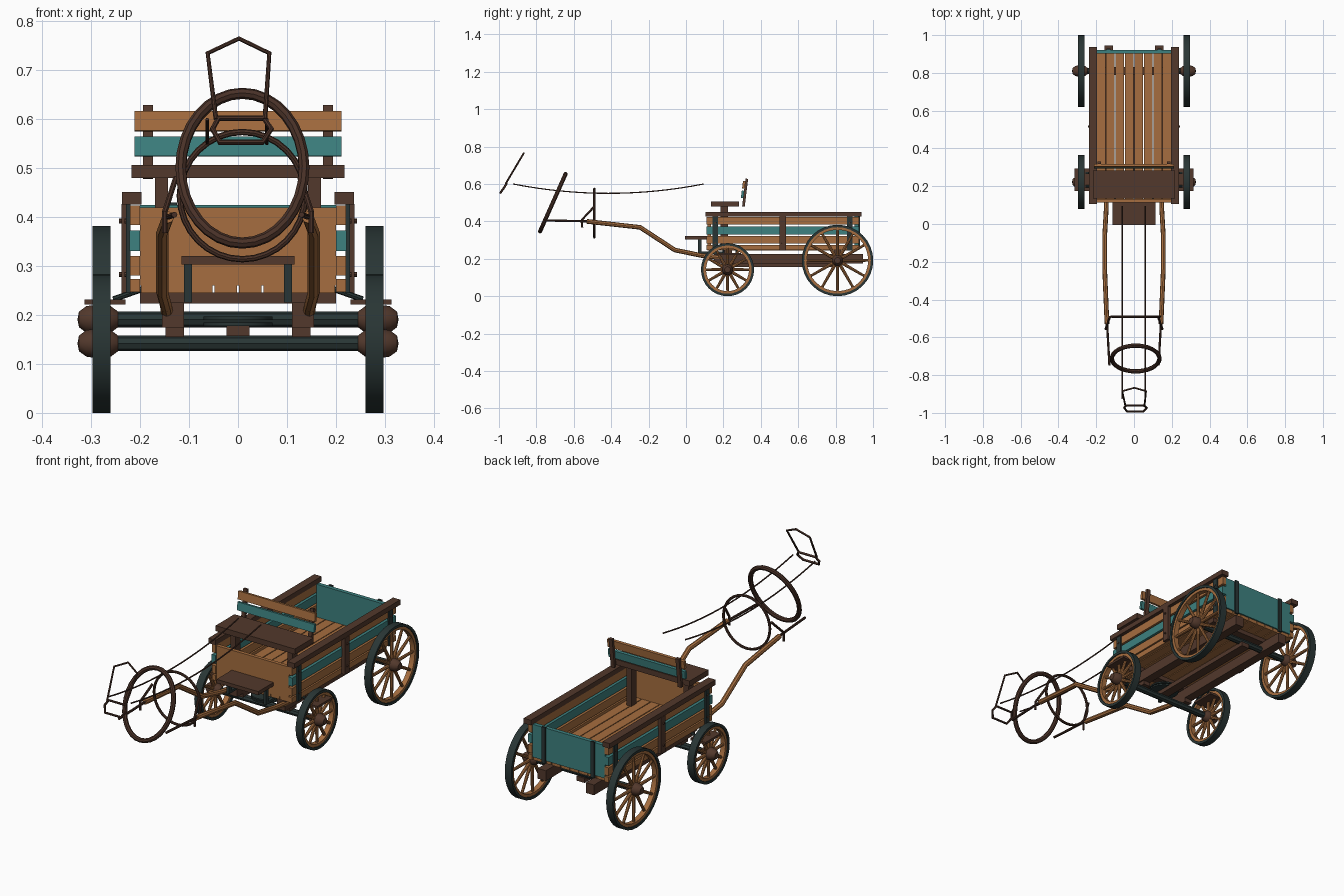
import bpy, bmesh, math
from mathutils import Matrix, Vector

if "Cube" in bpy.data.objects:
    bpy.data.objects.remove(bpy.data.objects["Cube"])


def material(name, rgb):
    m = bpy.data.materials.new(name)
    m.diffuse_color = (*rgb, 1)
    m.use_nodes = True
    m.node_tree.nodes["Principled BSDF"].inputs["Base Color"].default_value = m.diffuse_color
    return m


WOOD = material("warm_wood", (0.38, 0.155, 0.05))
DARK = material("dark_wood", (0.085, 0.04, 0.025))
TEAL = material("teal_paint", (0.047, 0.22, 0.215))
IRON = material("dark_iron", (0.022, 0.036, 0.035))
LEATHER = material("leather", (0.065, 0.03, 0.02))


def finish(name, bm, mat, smooth=False):
    bmesh.ops.recalc_face_normals(bm, faces=bm.faces)
    me = bpy.data.meshes.new(name)
    bm.to_mesh(me)
    bm.free()
    me.materials.append(mat)
    ob = bpy.data.objects.new(name, me)
    bpy.context.collection.objects.link(ob)
    if smooth:
        bpy.ops.object.select_all(action='DESELECT')
        bpy.context.view_layer.objects.active = ob
        ob.select_set(True)
        bpy.ops.object.shade_smooth_by_angle(angle=math.radians(40))
    return ob


def boxes(name, mat, *specs, mirror=False):
    """Each spec is (x0, x1, y0, y1, z0, z1); mirror repeats it across x = 0."""
    bm = bmesh.new()
    for x0, x1, y0, y1, z0, z1 in specs:
        for s in ((1, -1) if mirror else (1,)):
            c = Vector((s * (x0 + x1) / 2, (y0 + y1) / 2, (z0 + z1) / 2))
            size = Matrix.Diagonal((x1 - x0, y1 - y0, z1 - z0, 1))
            bmesh.ops.create_cube(bm, size=1, matrix=Matrix.Translation(c) @ size)
    return finish(name, bm, mat)


def add_rod(bm, a, b, r1, r2, sides=8):
    a, b = Vector(a), Vector(b)
    rot = (b - a).to_track_quat('Z', 'Y').to_matrix().to_4x4()
    bmesh.ops.create_cone(bm, cap_ends=True, segments=sides, radius1=r1, radius2=r2,
                          depth=(b - a).length, matrix=Matrix.Translation((a + b) / 2) @ rot)


def tube(name, mat, pts, r, closed=False, res=2):
    cu = bpy.data.curves.new(name, 'CURVE')
    cu.dimensions = '3D'
    cu.bevel_depth = r
    cu.bevel_resolution = res
    cu.use_fill_caps = True
    sp = cu.splines.new('POLY')
    sp.points.add(len(pts) - 1)
    for p, co in zip(sp.points, pts):
        p.co = (*co, 1)
    sp.use_cyclic_u = closed
    tmp = bpy.data.objects.new(name + "_path", cu)
    bpy.context.collection.objects.link(tmp)
    me = bpy.data.meshes.new_from_object(
        tmp.evaluated_get(bpy.context.evaluated_depsgraph_get()))
    bpy.data.objects.remove(tmp)
    bm = bmesh.new()
    bm.from_mesh(me)
    return finish(name, bm, mat, True)


def lathe_x(name, mat, centre, profile, steps, closed=False):
    """Spin (x offset, radius) points around an axle line."""
    bm = bmesh.new()
    vs = [bm.verts.new((x, 0, r)) for x, r in profile]
    pairs = list(zip(vs, vs[1:])) + ([(vs[-1], vs[0])] if closed else [])
    edges = [bm.edges.new(p) for p in pairs]
    bmesh.ops.spin(bm, geom=vs + edges, cent=(0, 0, 0), axis=(1, 0, 0),
                   angle=math.tau, steps=steps)
    bmesh.ops.remove_doubles(bm, verts=bm.verts, dist=1e-4)
    bmesh.ops.translate(bm, verts=bm.verts, vec=centre)
    return finish(name, bm, mat, True)


def ring(w, r0, r1):
    return [(-w, r0), (w, r0), (w, r1), (-w, r1)]


# Wheels: iron tyre, wooden rim, spokes and rounded hub
def wheel(name, x, y, R, count):
    c = Vector((x, y, R))
    lathe_x(name + "_tyre", IRON, c, ring(0.018, R - 0.013, R), 32, True)
    lathe_x(name + "_rim", WOOD, c, ring(0.013, R - 0.027, R - 0.012), 32, True)
    hub = [(-0.043, 0), (-0.04, 0.016), (-0.025, 0.027), (0, 0.031),
           (0.025, 0.027), (0.04, 0.016), (0.043, 0)]
    lathe_x(name + "_hub", DARK, c + Vector((math.copysign(0.006, x), 0, 0)), hub, 12)
    bm = bmesh.new()
    for i in range(count):
        a = math.tau * i / count
        d = Vector((0, math.sin(a), math.cos(a)))
        add_rod(bm, c + d * 0.02, c + d * (R - 0.02), 0.009, 0.0065)
    finish(name + "_spokes", bm, WOOD, True)


for label, y, R in (("front", 0.222, 0.142), ("rear", 0.81, 0.191)):
    for side, s in (("left", -1), ("right", 1)):
        wheel(f"{label}_{side}_wheel", s * 0.279, y, R, 12)
    bm = bmesh.new()
    add_rod(bm, (-0.27, y, R), (0.27, y, R), 0.016, 0.016)
    finish(label + "_axle", bm, IRON, True)

# Undercarriage
boxes("long_beams", DARK, (0.11, 0.155, 0.15, 0.945, 0.175, 0.226), mirror=True)
boxes("bolsters", DARK, (-0.2, 0.2, 0.2, 0.245, 0.224, 0.246),
      (-0.2, 0.2, 0.79, 0.83, 0.224, 0.246))
boxes("axle_blocks", DARK, (0.11, 0.148, 0.195, 0.25, 0.155, 0.178), mirror=True)
boxes("reach_pole", DARK, (-0.023, 0.023, 0.19, 0.83, 0.157, 0.18))
bm = bmesh.new()
for z in (0.181, 0.193):
    bmesh.ops.create_cone(bm, cap_ends=True, segments=24, radius1=0.07, radius2=0.07,
                          depth=0.007, matrix=Matrix.Translation((0, 0.222, z)))
finish("turntable", bm, IRON, True)

# Box floor, sides, ends
boxes("floor_planks", WOOD, *[(-0.2 + i * 0.05 + 0.002, -0.15 + i * 0.05 - 0.002,
                              0.115, 0.915, 0.245, 0.262) for i in range(8)])
boxes("side_boards", WOOD, *[(0.2, 0.221, 0.11, 0.925, a, b) for a, b in
                             ((0.247, 0.274), (0.281, 0.321), (0.384, 0.424))], mirror=True)
boxes("side_stripe_boards", TEAL, (0.2, 0.222, 0.11, 0.925, 0.331, 0.373), mirror=True)
boxes("top_rails", DARK, (0.197, 0.237, 0.105, 0.938, 0.426, 0.451), mirror=True)
boxes("side_posts", DARK, (0.22, 0.238, 0.5, 0.535, 0.245, 0.427), mirror=True)
boxes("side_straps", IRON, *[(0.22, 0.229, y, y + 0.028, 0.245, 0.427)
                             for y in (0.143, 0.862)], mirror=True)
bm = bmesh.new()
for s in (-1, 1):
    for y, x in ((0.157, 0.232), (0.517, 0.243), (0.876, 0.232)):
        for z in (0.283, 0.392):
            add_rod(bm, (s * 0.22, y, z), (s * x, y, z), 0.006, 0.005)
finish("bolts", bm, DARK)
boxes("front_panel", WOOD, (-0.2, 0.2, 0.115, 0.133, 0.26, 0.42))
boxes("tailgate", TEAL, (-0.2, 0.2, 0.902, 0.922, 0.262, 0.425))
boxes("tailgate_straps", IRON, (0.125, 0.145, 0.92, 0.929, 0.25, 0.43), mirror=True)

# Seat with a leaning back rest
boxes("seat", DARK, (-0.218, 0.218, 0.135, 0.283, 0.48, 0.507))
boxes("seat_supports", DARK, (0.143, 0.17, 0.185, 0.225, 0.26, 0.481), mirror=True)
lean = Matrix.Translation((0, 0.3, 0.48)) @ Matrix.Rotation(math.radians(-7), 4, 'X')
for ob in (boxes("back_posts", DARK, (0.174, 0.194, 0, 0.014, 0, 0.15), mirror=True),
           boxes("back_board_lower", TEAL, (-0.212, 0.212, -0.012, 0.002, 0.044, 0.084)),
           boxes("back_board_upper", WOOD, (-0.212, 0.212, -0.012, 0.002, 0.096, 0.136))):
    ob.data.transform(lean)

# Foot board and side steps
boxes("foot_board", DARK, (-0.115, 0.115, -0.005, 0.115, 0.303, 0.321))
boxes("foot_board_brackets", IRON, (0.094, 0.11, 0.065, 0.082, 0.23, 0.305),
      (0.094, 0.11, 0.065, 0.2, 0.226, 0.238), mirror=True)
boxes("steps", DARK, (0.23, 0.314, 0.175, 0.295, 0.221, 0.232), mirror=True)
bm = bmesh.new()
for s in (-1, 1):
    for y in (0.2, 0.27):
        add_rod(bm, (s * 0.255, y, 0.232), (s * 0.19, y, 0.255), 0.006, 0.006)
finish("step_braces", bm, IRON)

# Shafts with leather tips and hanging loops
for side, s in (("left", -1), ("right", 1)):
    tube(side + "_shaft", WOOD, [(s * x, y, z) for x, y, z in (
        (0.145, 0.19, 0.205), (0.147, 0.08, 0.218), (0.155, -0.06, 0.247),
        (0.155, -0.245, 0.368), (0.143, -0.53, 0.4))], 0.0125)
    tube(side + "_shaft_tip", LEATHER, [(s * 0.144, -0.5, 0.4), (s * 0.13, -0.75, 0.405)], 0.006)
    tube(side + "_shaft_loop", LEATHER, [(s * x, y, z) for x, y, z in (
        (0.127, -0.49, 0.48), (0.15, -0.555, 0.41), (0.15, -0.555, 0.368))], 0.006)


# Collar, girth, reins and bridle
def hoop(name, cy, cz, rx, dy, dz, r):
    angles = [math.tau * i / 32 for i in range(32)]
    tube(name, LEATHER, [(0.009 + rx * math.cos(a), cy + dy * math.sin(a),
                          cz + dz * math.sin(a)) for a in angles], r, True)


hoop("collar", -0.712, 0.5, 0.126, 0.068, 0.153, 0.0115)
hoop("girth", -0.49, 0.444, 0.128, 0, 0.13, 0.0065)
for side, x in (("left", -0.063), ("right", 0.059)):
    pts = []
    for i in range(17):
        t = i / 8 - 1
        pts.append((x, -0.415 + 0.51 * t, 0.55 + 0.05 * t * t))
    tube(side + "_rein", LEATHER, pts, 0.0035, res=1)
tube("bridle_crown", LEATHER, [(-0.045, -0.965, 0.6), (-0.062, -0.885, 0.735),
                               (0.002, -0.867, 0.765), (0.064, -0.885, 0.735),
                               (0.055, -0.965, 0.6)], 0.005)
tube("bridle_noseband", LEATHER, [(-0.04, -0.96, 0.602), (0.053, -0.96, 0.602),
                                  (0.068, -0.973, 0.58), (0.05, -0.992, 0.553),
                                  (-0.037, -0.992, 0.553), (-0.052, -0.973, 0.58)], 0.006, True)
